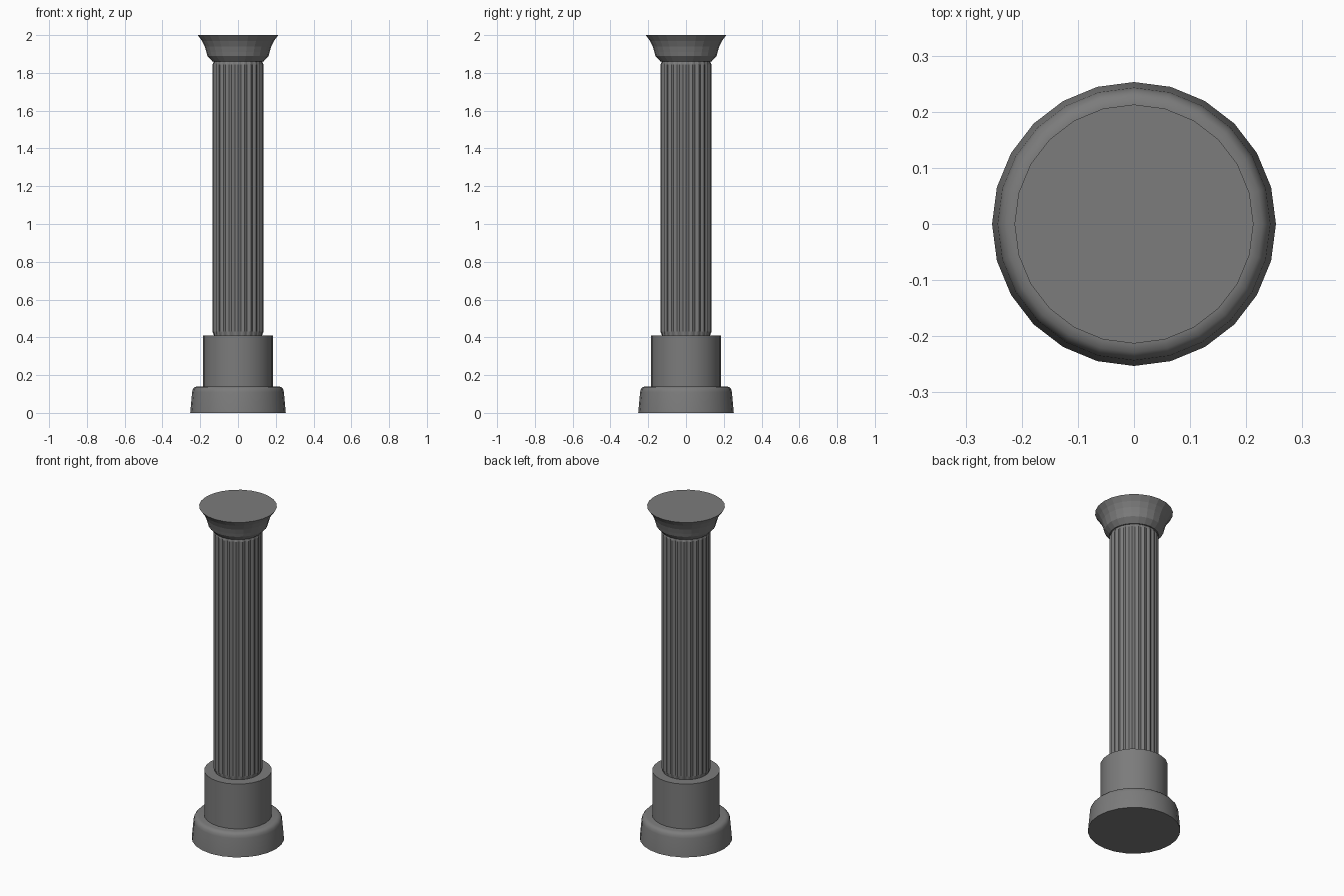
import bpy, bmesh, math

if "Cube" in bpy.data.objects:
    bpy.data.objects.remove(bpy.data.objects["Cube"])

SIDES = 24

stone = bpy.data.materials.new("grey stone")
stone.diffuse_color = (0.2, 0.2, 0.2, 1)
stone.use_nodes = True
stone.node_tree.nodes["Principled BSDF"].inputs["Base Color"].default_value = stone.diffuse_color


def stack_rings(name, rings, smooth_angle=None):
    """Skin a list of (list of radii, z) rings and cap both ends."""
    bm = bmesh.new()
    loops = []
    for radii, z in rings:
        n = len(radii)
        loops.append([bm.verts.new((r * math.cos(2 * math.pi * i / n),
                                    r * math.sin(2 * math.pi * i / n), z))
                      for i, r in enumerate(radii)])
    for a, b in zip(loops, loops[1:]):
        n = len(a)
        for i in range(n):
            j = (i + 1) % n
            bm.faces.new((a[i], a[j], b[j], b[i]))
    bm.faces.new(loops[0][::-1])
    bm.faces.new(loops[-1])
    mesh = bpy.data.meshes.new(name)
    bm.to_mesh(mesh)
    bm.free()
    mesh.materials.append(stone)
    obj = bpy.data.objects.new(name, mesh)
    bpy.context.collection.objects.link(obj)
    if smooth_angle:
        bpy.ops.object.select_all(action='DESELECT')
        obj.select_set(True)
        bpy.context.view_layer.objects.active = obj
        bpy.ops.object.shade_smooth_by_angle(angle=math.radians(smooth_angle))
    return obj


def lathe(name, profile, smooth_angle=None):
    return stack_rings(name, [([r] * SIDES, z) for r, z in profile], smooth_angle)


# Tapered foot with a rounded upper rim
lathe("base", [(0.253, 0), (0.243, 0.11), (0.239, 0.126),
               (0.229, 0.137), (0.215, 0.14)], 40)

# Plain drum under the shaft
lathe("drum", [(0.185, 0.139), (0.185, 0.41)], 30)

# Fluted shaft: narrow ridges with shallow grooves, fading out at both ends
FLUTE = (0.135, 0.131, 0.127, 0.131)
grooved = list(FLUTE) * SIDES
plain = [0.127] * len(grooved)
stack_rings("fluted_shaft", [(plain, 0.409), (grooved, 0.43),
                             (grooved, 1.845), (plain, 1.862)])

# Flared capital
lathe("capital", [(0.135, 1.86), (0.162, 1.89), (0.167, 1.91),
                  (0.176, 1.94), (0.191, 1.97), (0.213, 2.0)])
